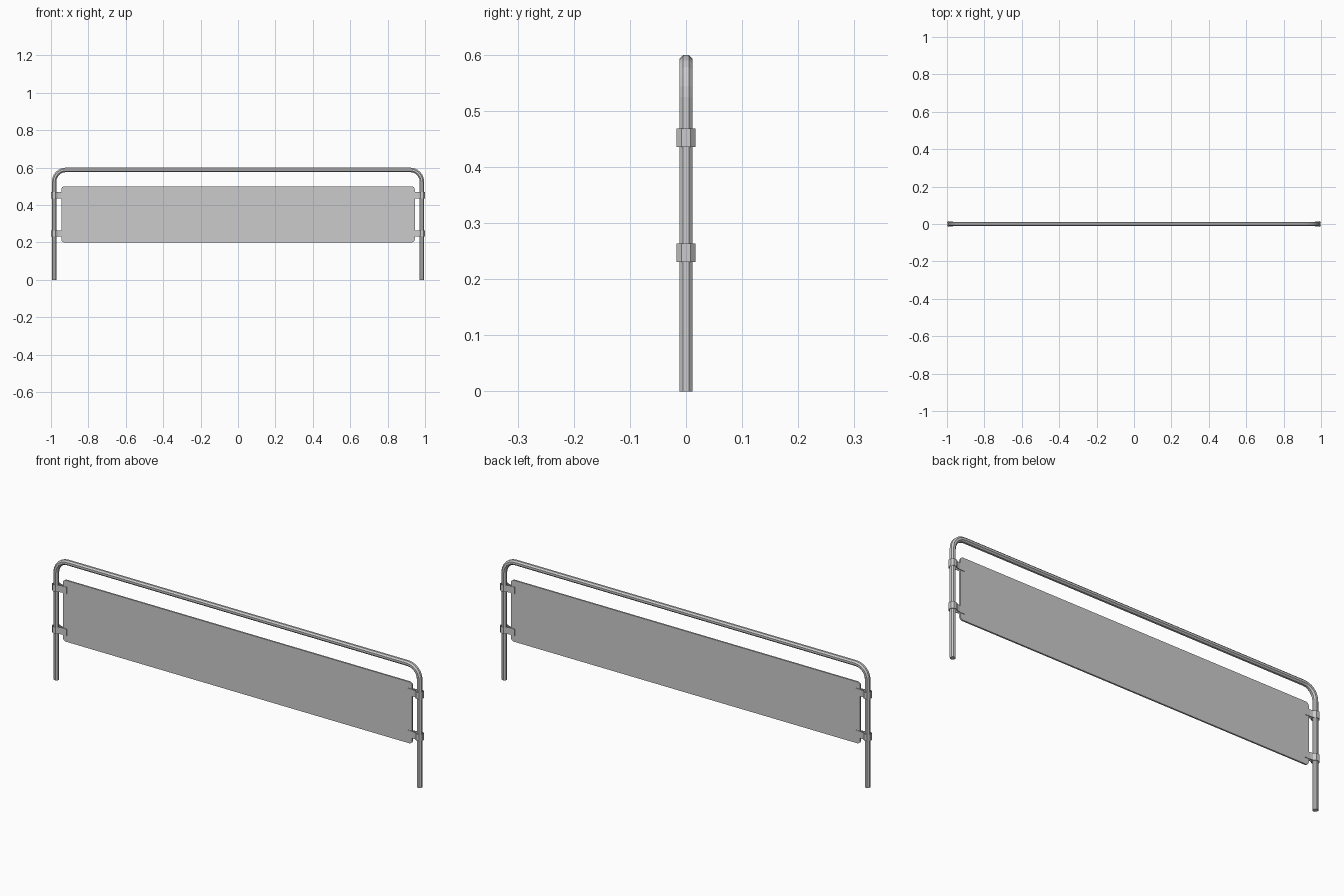
import bpy, bmesh
from math import sin, cos, pi, radians
from mathutils import Vector

if "Cube" in bpy.data.objects:
    bpy.data.objects.remove(bpy.data.objects["Cube"])

POST_X, R, TOP = 0.983, 0.012, 0.6
BEND = 0.063


def finish(name, bm):
    bmesh.ops.recalc_face_normals(bm, faces=bm.faces)
    me = bpy.data.meshes.new(name)
    bm.to_mesh(me)
    bm.free()
    ob = bpy.data.objects.new(name, me)
    bpy.context.collection.objects.link(ob)
    return ob


def prism(name, outline, depth):
    """Extrude a closed outline along the vector depth."""
    bm = bmesh.new()
    face = bm.faces.new([bm.verts.new(p) for p in outline])
    ext = bmesh.ops.extrude_face_region(bm, geom=[face])
    bmesh.ops.translate(bm, vec=depth,
                        verts=[g for g in ext["geom"] if isinstance(g, bmesh.types.BMVert)])
    return finish(name, bm)


# Bent tube frame: octagonal section swept along an upside-down U
path = [(-POST_X, 0, pi)]            # x, z, direction angle of the outward side
cz = TOP - R - BEND
cx = POST_X - BEND
STEPS = 6
for i in range(STEPS + 1):
    a = pi - i * pi / 2 / STEPS
    path.append((-cx + BEND * cos(a), cz + BEND * sin(a), a))
path += [(-x, z, pi - a) for x, z, a in reversed(path)]

bm = bmesh.new()
rings = []
rad = R / cos(pi / 8)
for x, z, a in path:
    ring = []
    for k in range(8):
        t = pi / 8 + k * pi / 4
        out = rad * cos(t)
        ring.append(bm.verts.new((x + out * cos(a), rad * sin(t), z + out * sin(a))))
    rings.append(ring)
for r0, r1 in zip(rings, rings[1:]):
    for k in range(8):
        bm.faces.new((r0[k], r0[(k + 1) % 8], r1[(k + 1) % 8], r1[k]))
bm.faces.new(rings[0])
bm.faces.new(rings[-1])
finish("tube_frame", bm)

# Thin infill panel with rounded corners
W, Z0, Z1, C, T = 0.945, 0.2, 0.5, 0.016, 0.004
outline = []
for q, (sx, sz) in enumerate([(1, 1), (-1, 1), (-1, -1), (1, -1)]):
    px, pz = sx * (W - C), (Z1 - C if sz > 0 else Z0 + C)
    for i in range(5):
        a = q * pi / 2 + i * pi / 8
        outline.append((px + C * cos(a), -T, pz + C * sin(a)))
prism("infill_panel", outline, Vector((0, 2 * T, 0)))

# Strap clamps: folded strip around each post, gripping both panel faces
outer = [(0.06, 0.0065), (0.034, 0.0065), (0.019, 0.0085), (0.008, 0.017),
         (-0.008, 0.017), (-0.017, 0.008)]
inner = [(0.06, 0.0038), (0.033, 0.0038), (0.018, 0.0055), (0.007, 0.014),
         (-0.007, 0.014), (-0.014, 0.007)]
outer += [(x, -y) for x, y in reversed(outer)]
inner += [(x, -y) for x, y in reversed(inner)]
H = 0.033
for side, s in (("left", 1), ("right", -1)):
    for level, zc in (("lower", 0.247), ("upper", 0.452)):
        bm = bmesh.new()
        cols = []
        for (ox, oy), (ix, iy) in zip(outer, inner):
            cols.append([bm.verts.new((s * (x - POST_X), y, zc + dz))
                         for x, y, dz in ((ox, oy, -H / 2), (ox, oy, H / 2),
                                          (ix, iy, H / 2), (ix, iy, -H / 2))])
        for c0, c1 in zip(cols, cols[1:]):
            for k in range(4):
                n = (k + 1) % 4
                bm.faces.new((c0[k], c0[n], c1[n], c1[k]))
        bm.faces.new(cols[0])
        bm.faces.new(cols[-1])
        finish(f"{side}_{level}_clamp", bm)
